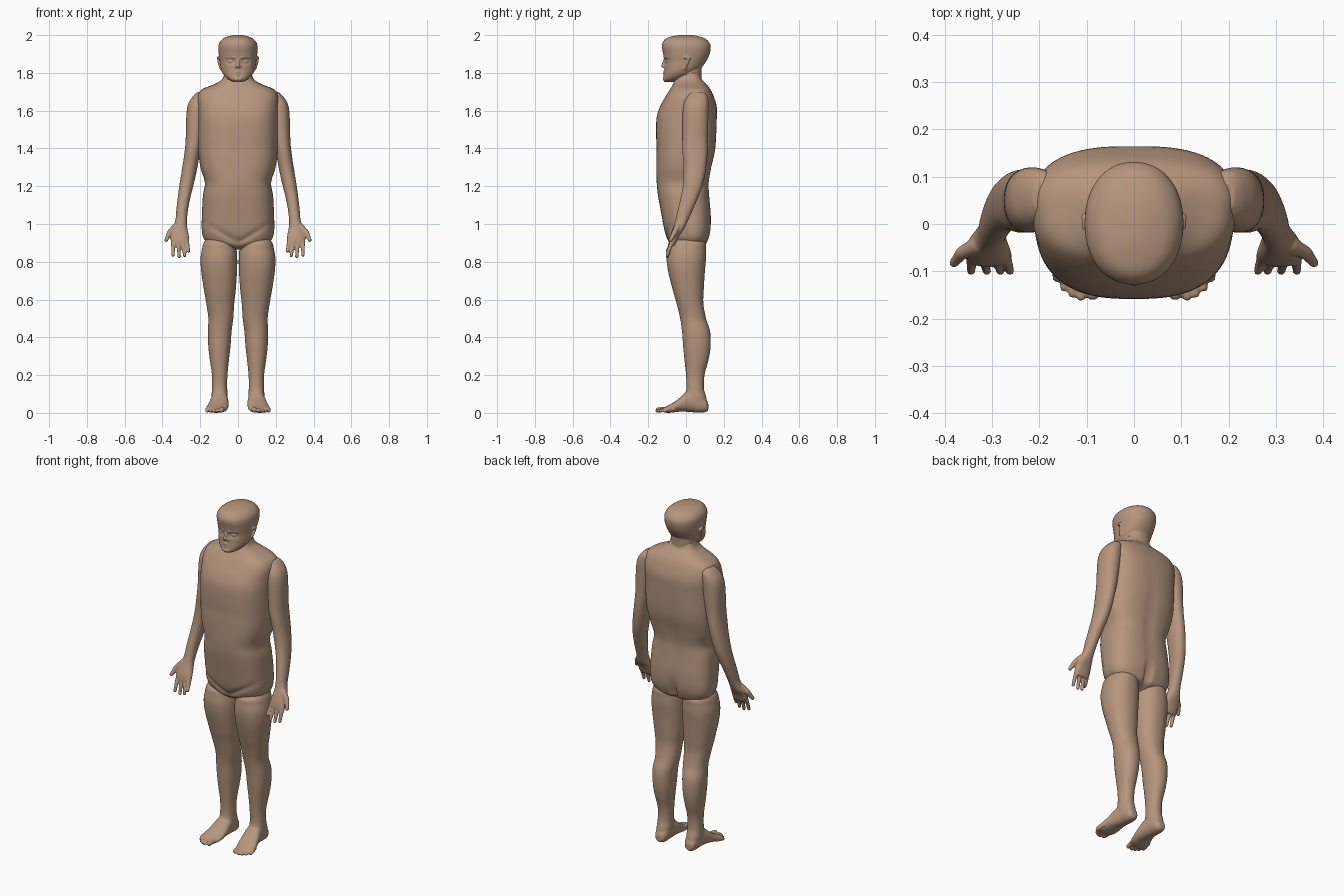
import bpy, bmesh, math
from mathutils import Vector, Matrix

skin = bpy.data.materials.new("tan skin")
skin.diffuse_color = (0.47, 0.305, 0.21, 1)


def smooth_rows(rows, steps=5):
    """Catmull-Rom interpolation through the section rows."""
    out = []
    for i in range(len(rows) - 1):
        a, b = rows[max(i - 1, 0)], rows[i]
        c, d = rows[i + 1], rows[min(i + 2, len(rows) - 1)]
        for s in range(steps):
            t = s / steps
            out.append([0.5 * (2 * q + (r - p) * t + (2 * p - 5 * q + 4 * r - u) * t * t
                               + (3 * q - p - 3 * r + u) * t ** 3)
                        for p, q, r, u in zip(a, b, c, d)])
    return out + [list(rows[-1])]


def loft(bm, rows, axis='z', power=2.2, taper=0.0, n=48):
    """Skin over rounded sections; each row is (position, a0, a1, b0, b1)."""
    rings = []
    for pos, a0, a1, b0, b1 in smooth_rows(rows):
        ring = []
        for i in range(n):
            t = 2 * math.pi * i / n
            c, s = math.cos(t), math.sin(t)
            u = math.copysign(abs(c) ** (2 / power), c)
            v = math.copysign(abs(s) ** (2 / power), s)
            a = (a0 + a1) / 2 + (a1 - a0) / 2 * u * (1 + taper * v)
            b = (b0 + b1) / 2 + (b1 - b0) / 2 * v
            ring.append(bm.verts.new((a, b, pos) if axis == 'z' else (a, pos, b)))
        rings.append(ring)
    for r, q in zip(rings, rings[1:]):
        for i in range(n):
            j = (i + 1) % n
            bm.faces.new((r[i], r[j], q[j], q[i]))
    bm.faces.new(rings[0][::-1])
    bm.faces.new(rings[-1])
    bmesh.ops.recalc_face_normals(bm, faces=bm.faces)


def chain(bm, points, r0, r1, n=7):
    """Chain of overlapping balls along a polyline, for digits and features."""
    pts = [Vector(p) for p in points]
    total = (len(pts) - 1) * n
    for k in range(total + 1):
        i = min(k // n, len(pts) - 2)
        p = pts[i].lerp(pts[i + 1], k / n - i)
        bmesh.ops.create_icosphere(bm, subdivisions=2, radius=r0 + (r1 - r0) * k / total,
                                   matrix=Matrix.Translation(p))


def finish(name, bm, voxel=0, mirror=False, relax=3):
    me = bpy.data.meshes.new(name)
    bm.to_mesh(me)
    bm.free()
    me.materials.append(skin)
    for p in me.polygons:
        p.use_smooth = True
    ob = bpy.data.objects.new(name, me)
    bpy.context.collection.objects.link(ob)
    if voxel:
        m = ob.modifiers.new("blend", 'REMESH')
        m.mode, m.voxel_size, m.use_smooth_shade = 'VOXEL', voxel, True
        m = ob.modifiers.new("relax", 'SMOOTH')
        m.factor, m.iterations = 0.5, relax
    if mirror:
        m = ob.modifiers.new("other side", 'MIRROR')
        m.use_clip = False
        m.use_mirror_merge = False
    return ob


def bump(d, w):
    return math.exp(-(d / w) ** 2)


# torso with shoulders and neck base
bm = bmesh.new()
torso = [(.865, .05, -.05, .04), (.89, .14, -.085, .10), (.92, .178, -.10, .118),
         (.97, .19, -.115, .13), (1.05, .189, -.13, .132), (1.15, .184, -.148, .124),
         (1.22, .174, -.155, .122), (1.30, .197, -.157, .135), (1.40, .209, -.157, .156),
         (1.55, .211, -.157, .163), (1.62, .213, -.138, .163), (1.675, .213, -.108, .147),
         (1.712, .19, -.085, .13), (1.738, .13, -.07, .11), (1.765, .085, -.058, .085),
         (1.80, .07, -.045, .07)]
loft(bm, [(z, -x, x, f, b) for z, x, f, b in torso], power=2.7, taper=.07, n=96)
for v in bm.verts:
    x, y, z = v.co
    if y > 0:   # cleft and spine furrow
        v.co.y -= .03 * bump(x, .014) * bump(z - .93, .07) + .006 * bump(x, .03) * bump(z - 1.25, .2)
    else:       # groin creases and chest fold
        v.co.y += .010 * bump(z - .90 - abs(x) * .6, .012) * bump(x, .2)
        v.co.y += .003 * bump(z - 1.41, .015)
finish("torso", bm)

# legs with feet and toes
bm = bmesh.new()
loft(bm, [(.935, .04, .16, -.06, .08), (.90, .015, .182, -.092, .104), (.87, .008, .19, -.098, .106),
          (.82, .004, .198, -.103, .106), (.75, .005, .195, -.095, .10), (.65, .012, .18, -.07, .094),
          (.58, .02, .168, -.05, .092), (.50, .025, .157, -.031, .106), (.43, .034, .160, -.021, .128),
          (.35, .04, .157, -.015, .13), (.28, .048, .149, -.008, .119), (.20, .056, .138, 0, .098),
          (.13, .057, .138, .002, .095), (.08, .055, .14, -.01, .108), (.04, .06, .135, 0, .112)])
loft(bm, [(.118, .08, .115, .015, .05), (.105, .065, .128, .005, .075), (.08, .057, .135, .001, .10),
          (.04, .054, .139, .003, .12), (0, .051, .147, .006, .108), (-.04, .05, .158, .006, .074),
          (-.08, .055, .17, .001, .047), (-.105, .062, .174, .001, .034), (-.122, .075, .16, .005, .026)],
     axis='y')
for x, y, r in [(.087, -.147, .0145), (.112, -.153, .010), (.130, -.147, .0095),
                (.148, -.134, .009), (.164, -.114, .009)]:
    chain(bm, [(x - .006, y + .05, .02), (x, y, r + .001)], r, r)
finish("legs", bm, voxel=.0045, mirror=True, relax=2)

# arms with hands, fingers and thumb
bm = bmesh.new()
loft(bm, [(1.70, .175, .212, .03, .09), (1.68, .16, .235, .008, .112), (1.64, .16, .262, -.01, .119),
          (1.58, .165, .273, -.018, .119), (1.45, .185, .277, -.018, .115), (1.38, .20, .283, -.018, .114),
          (1.30, .215, .295, -.013, .107), (1.22, .232, .308, -.015, .092), (1.15, .25, .318, -.026, .068),
          (1.08, .264, .326, -.042, .038), (1.03, .27, .33, -.053, .016), (1.00, .271, .338, -.062, .002),
          (.97, .267, .350, -.073, -.013), (.935, .260, .356, -.084, -.036),
          (.905, .259, .356, -.090, -.050), (.885, .267, .350, -.088, -.06)])
for x0, x1, z in [(.271, .262, .857), (.294, .282, .834), (.319, .311, .828), (.343, .344, .836)]:
    chain(bm, [(x0, -.07, .91), ((x0 + x1) / 2, -.084, .88), (x1, -.099, z)], .0125, .0095)
chain(bm, [(.33, -.045, .985), (.362, -.06, .955), (.38, -.082, .915)], .019, .0105)
finish("arms", bm, voxel=.0042, mirror=True, relax=2)

# head: skull, neck and face
bm = bmesh.new()
skull = [(1.752, .022, -.113, -.06), (1.765, .05, -.120, -.01), (1.79, .076, -.117, .035),
         (1.82, .09, -.114, .075), (1.86, .096, -.115, .106), (1.90, .102, -.121, .125),
         (1.94, .104, -.128, .131), (1.965, .095, -.121, .12), (1.985, .073, -.10, .095),
         (1.997, .038, -.056, .054), (2.001, .012, -.02, .02)]
loft(bm, [(z, -x, x, f, b) for z, x, f, b in skull], power=2.15, n=64)
for v in bm.verts:   # eye sockets
    x, y, z = v.co
    if y < 0:
        v.co.y += .013 * bump(abs(x) - .04, .02) * bump(z - 1.862, .014)
loft(bm, [(1.70, -.078, .078, -.055, .085), (1.75, -.072, .072, -.055, .082),
          (1.80, -.072, .072, -.045, .082), (1.85, -.07, .07, -.04, .085)])
chain(bm, [(0, -.112, 1.872), (0, -.121, 1.838)], .007, .0105)
for s in (-1, 1):
    chain(bm, [(s * .009, -.113, 1.833), (s * .013, -.111, 1.833)], .0085, .0075, 2)   # nostrils
    chain(bm, [(s * .036, -.094, 1.861), (s * .044, -.091, 1.861)], .0125, .0115, 3)   # eyes
    chain(bm, [(s * .018, -.112, 1.882), (s * .058, -.096, 1.884)], .008, .006)        # brows
    chain(bm, [(0, -.116, 1.804), (s * .024, -.106, 1.798)], .0065, .004)              # upper lip
    chain(bm, [(0, -.115, 1.789), (s * .02, -.107, 1.793)], .0068, .004)               # lower lip
    chain(bm, [(s * .090, -.006, 1.822), (s * .100, .004, 1.85), (s * .104, .016, 1.878),
               (s * .103, -.006, 1.882)], .0075, .0075)                                # ears
chain(bm, [(-.012, -.113, 1.768), (.012, -.113, 1.768)], .011, .011, 4)                # chin
finish("head", bm, voxel=.0034, relax=2)
